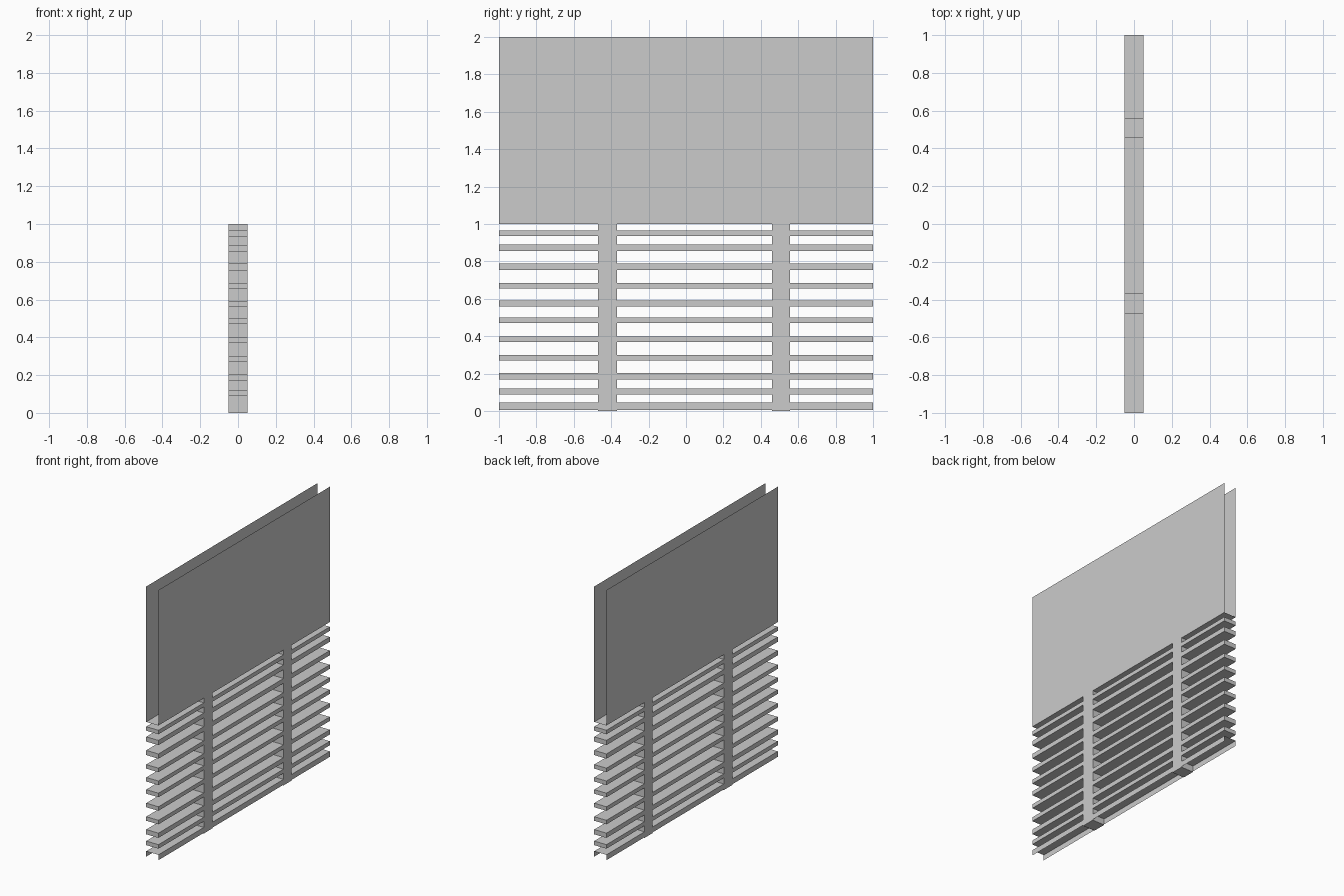
import bpy, bmesh

if "Cube" in bpy.data.objects:
    bpy.data.objects.remove(bpy.data.objects["Cube"])

X = 0.05                                   # half thickness
STRAPS = [(-0.47, -0.37), (0.46, 0.555)]
SPANS = [(-1.0, -0.47), (-0.37, 0.46), (0.555, 1.0)]
SLATS = [(0.09, 0.12), (0.17, 0.205), (0.27, 0.30), (0.37, 0.40), (0.47, 0.50),
         (0.56, 0.59), (0.655, 0.685), (0.755, 0.79), (0.855, 0.89), (0.935, 0.965)]


def add_box(bm, y0, y1, z0, z1, sides):
    """Add only the listed sides of a box spanning the full thickness."""
    v = {(a, b, c): bm.verts.new((x, y, z))
         for a, x in enumerate((-X, X))
         for b, y in enumerate((y0, y1))
         for c, z in enumerate((z0, z1))}
    loops = {
        'left': [(0, 0, 0), (0, 0, 1), (0, 1, 1), (0, 1, 0)],
        'right': [(1, 0, 0), (1, 1, 0), (1, 1, 1), (1, 0, 1)],
        'front': [(0, 0, 0), (1, 0, 0), (1, 0, 1), (0, 0, 1)],
        'back': [(0, 1, 0), (0, 1, 1), (1, 1, 1), (1, 1, 0)],
        'bottom': [(0, 0, 0), (0, 1, 0), (1, 1, 0), (1, 0, 0)],
        'top': [(0, 0, 1), (1, 0, 1), (1, 1, 1), (0, 1, 1)],
    }
    for s in sides.split():
        bm.faces.new([v[k] for k in loops[s]])


def make(name, boxes):
    bm = bmesh.new()
    for b in boxes:
        add_box(bm, *b)
    loose = [v for v in bm.verts if not v.link_faces]
    bmesh.ops.delete(bm, geom=loose, context='VERTS')
    mesh = bpy.data.meshes.new(name)
    bm.to_mesh(mesh)
    bm.free()
    bpy.context.collection.objects.link(bpy.data.objects.new(name, mesh))


# Two thin solid panels, open at the top and ends, closed below between straps
make("upper_panels", [(-1, 1, 1, 2, 'left right')]
     + [(a, b, 1, 2, 'bottom') for a, b in SPANS])

# Vertical straps
make("straps", [(a, b, 0, 1, 'left right front back bottom') for a, b in STRAPS])

# Horizontal slats, capped only at the outer ends
slats = []
for a, b in SPANS:
    caps = (' front' if a == -1 else '') + (' back' if b == 1 else '')
    slats += [(a, b, z0, z1, 'left right top bottom' + caps) for z0, z1 in SLATS]
make("slats", slats)

# Bottom rail, open underneath and at the ends
make("bottom_rail", [(a, b, 0.005, 0.045, 'left right top') for a, b in SPANS])
